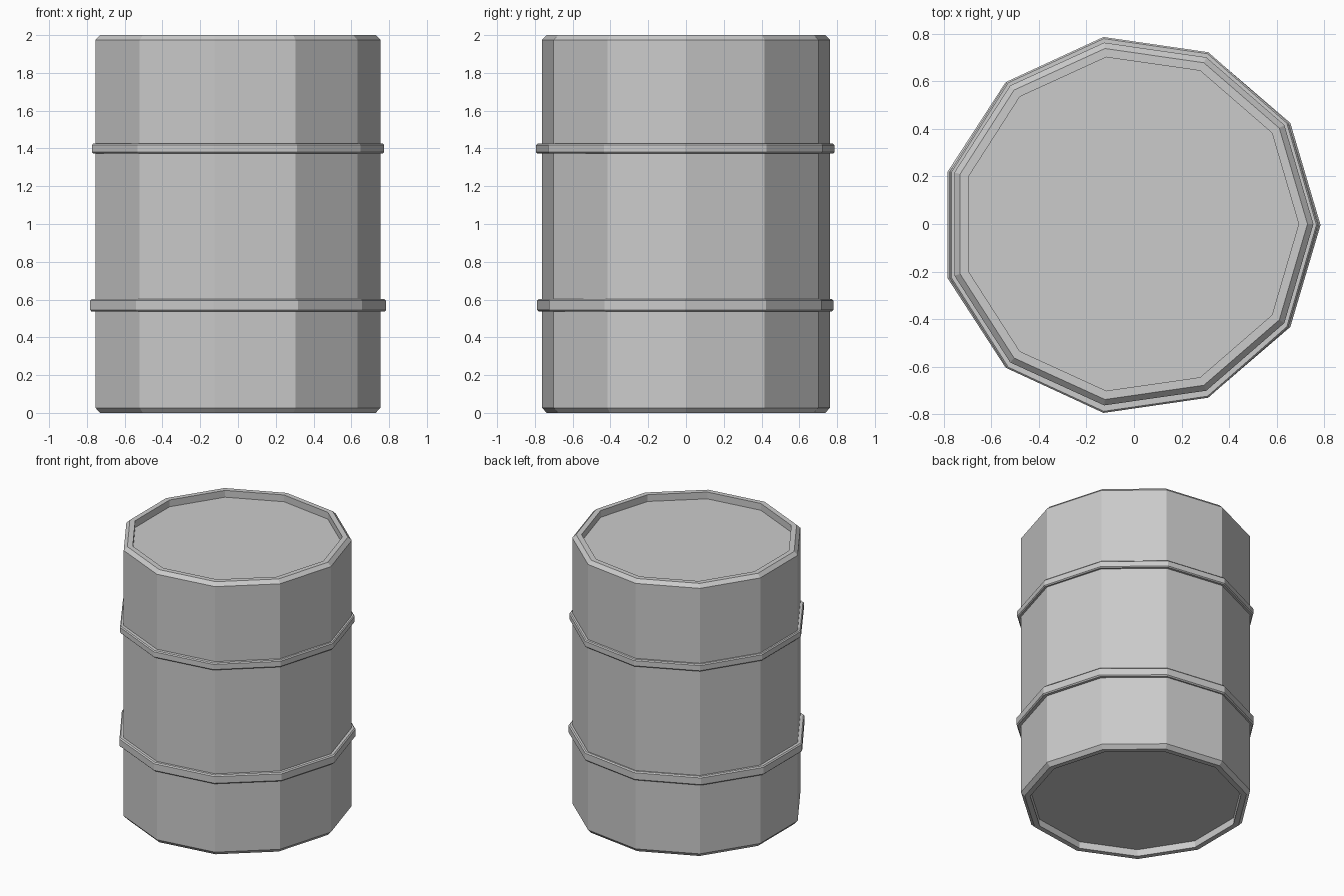
import bpy, bmesh
from math import cos, sin, pi

if "Cube" in bpy.data.objects:
    bpy.data.objects.remove(bpy.data.objects["Cube"])

SIDES = 11


def lathe(name, profile, closed, sx=1.0, sy=1.0, oy=0.0):
    """Spin an (apothem-style radius, z) profile into a flat-faced 11-sided solid."""
    bm = bmesh.new()
    rings = []
    for r, z in profile:
        rings.append([bm.verts.new((sx * (r * cos(2 * pi * i / SIDES) - 0.016),
                                    sy * r * sin(2 * pi * i / SIDES) + oy, z))
                      for i in range(SIDES)])
    pairs = list(zip(rings, rings[1:]))
    if closed:
        pairs.append((rings[-1], rings[0]))
    else:
        bm.faces.new(rings[0])
        bm.faces.new(rings[-1])
    for a, b in pairs:
        for i in range(SIDES):
            j = (i + 1) % SIDES
            bm.faces.new((a[i], a[j], b[j], b[i]))
    bmesh.ops.recalc_face_normals(bm, faces=bm.faces)
    mesh = bpy.data.meshes.new(name)
    bm.to_mesh(mesh)
    bm.free()
    obj = bpy.data.objects.new(name, mesh)
    bpy.context.collection.objects.link(obj)
    return obj


def hoop(name, r, z0, z1, c, **kw):
    # Thin band with chamfered outer edges
    return lathe(name, [(0.76, z0), (r - c, z0), (r, z0 + c),
                        (r, z1 - c), (r - c, z1), (0.76, z1)], True, **kw)


# Barrel body: chamfered rims with recessed lid and base
lathe("barrel_body", [(0.708, 0.05), (0.708, 0), (0.745, 0), (0.77, 0.027),
                      (0.77, 1.975), (0.745, 2), (0.708, 2), (0.708, 1.95)], False)

# Raised hoops around the body
hoop("lower_hoop", 0.80, 0.537, 0.602, 0.008, sy=0.991, oy=-0.004)
hoop("upper_hoop", 0.798, 1.373, 1.425, 0.007, sx=0.989, oy=-0.004)
